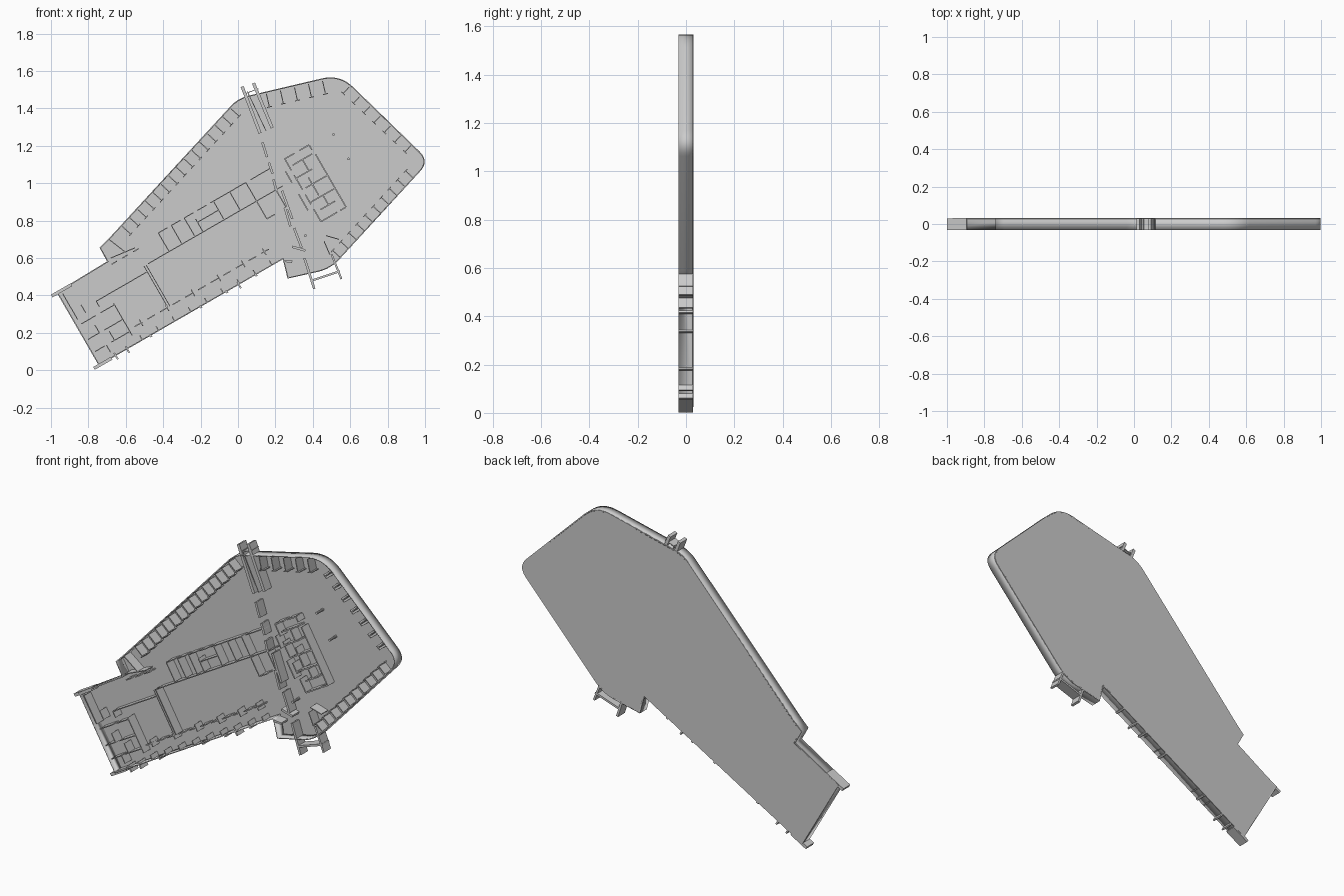
import bpy, bmesh, math
from mathutils import Vector

Y0, Y1 = -0.031, 0.031           # front rim of walls, back of slab
C, S = math.cos(math.radians(30)), 0.5


def V(x, z):
    return Vector((x, z))


def wing(u, v):
    """Wing frame, turned 30 degrees, origin at its lower left corner."""
    return V(-0.77 + u * C - v * S, 0.01 + u * S + v * C)


def core(u, v):
    """Core frame, v runs down the core."""
    return V(0.25 + u * C + v * S, 1.13 + u * S - v * C)


def finish(name, bm):
    bmesh.ops.recalc_face_normals(bm, faces=bm.faces)
    me = bpy.data.meshes.new(name)
    bm.to_mesh(me)
    bm.free()
    ob = bpy.data.objects.new(name, me)
    bpy.context.collection.objects.link(ob)
    return ob


def prism(bm, pts, y0=Y0, y1=Y1):
    f = bm.faces.new([bm.verts.new((p.x, y1, p.y)) for p in pts])
    r = bmesh.ops.extrude_face_region(bm, geom=[f])
    vs = [e for e in r['geom'] if isinstance(e, bmesh.types.BMVert)]
    bmesh.ops.translate(bm, verts=vs, vec=(0, y0 - y1, 0))


def walls(name, segs, t=0.005, frame=V):
    """Straight full-height walls from (x0, z0, x1, z1) segments."""
    bm = bmesh.new()
    for a, b, c, d in segs:
        p, q = frame(a, b), frame(c, d)
        dr = (q - p).normalized()
        n = Vector((-dr.y, dr.x)) * t / 2
        prism(bm, [p - n, q - n, q + n, p + n], Y0, Y1 - 0.001)
    return finish(name, bm)


def dashes(a, b, v, n, fill=0.6):
    s = (b - a) / n
    return [(a + i * s, v, a + (i + fill) * s, v) for i in range(n)]


def fins(name, a, b, n, depth, tee=0.026):
    """Row of T-shaped facade fins; inside lies left of a->b."""
    a, b = V(*a), V(*b)
    d = (b - a).normalized()
    nr = Vector((-d.y, d.x))
    segs = []
    for i in range(n):
        p = a.lerp(b, i / (n - 1))
        e = p + nr * depth
        segs.append((*(p + nr * 0.008), *e))
        segs.append((*(e - d * tee / 2), *(e + d * tee / 2)))
    walls(name, segs, 0.005)


# Outline: rounded corners blended between straight sides
corners = [(wing(0.03, 0), 0), (wing(1.166, 0), 0), (V(0.265, 0.49), 0),
           (V(0.494, 0.541), 0.07), (V(1.024, 1.118), 0.075),
           (V(0.545, 1.583), 0.10), (V(0.0, 1.455), 0.06),
           (V(-0.695, 0.70), 0), (V(-0.74, 0.655), 0),
           (V(-0.70, 0.582), 0), (wing(0.03, 0.453), 0)]
outline = []
for i, (c, t) in enumerate(corners):
    if not t:
        outline.append(c)
        continue
    p = c + (corners[i - 1][0] - c).normalized() * t
    q = c + (corners[(i + 1) % len(corners)][0] - c).normalized() * t
    for k in range(9):
        f = k / 8
        outline.append(p * (1 - f) ** 2 + c * 2 * f * (1 - f) + q * f * f)

# Floor slab
bm = bmesh.new()
prism(bm, outline, Y1 - 0.004, Y1)
finish("floor_slab", bm)

# Outer wall following the outline
bm = bmesh.new()
n = len(outline)
fr = [bm.verts.new((p.x, Y0, p.y)) for p in outline]
bk = [bm.verts.new((p.x, Y1, p.y)) for p in outline]
for i in range(n):
    j = (i + 1) % n
    bm.faces.new((bk[i], bk[j], fr[j], fr[i]))
me = bpy.data.meshes.new("outer_wall")
bm.to_mesh(me)
bm.free()
ow = bpy.data.objects.new("outer_wall", me)
bpy.context.collection.objects.link(ow)
m = ow.modifiers.new("thickness", 'SOLIDIFY')
m.thickness, m.offset, m.use_even_offset = 0.006, -1, True
bpy.context.view_layer.objects.active = ow
ow.select_set(True)
bpy.ops.object.shade_smooth_by_angle(angle=math.radians(30))

# End stubs of the wing and outside pilasters
walls("wing_end_stubs", [(0, 0, 0.11, 0), (-0.002, 0.448, 0.12, 0.448)], 0.017, wing)
walls("outside_pilasters", [(u, -0.022, u, 0.018) for u in (0.135, 0.205, 0.895)], 0.009, wing)
walls("small_pilasters", [(u, -0.008, u, 0.008) for u in (0.35, 0.66, 0.82, 1.0)], 0.012, wing)

# Wing rooms
walls("wing_end_rooms", [
    (0.055, 0.27, 0.055, 0.43), (0.265, 0.05, 0.265, 0.25),
    (0.06, 0.24, 0.15, 0.24), (0.18, 0.24, 0.265, 0.24),
    (0.05, 0.15, 0.12, 0.15), (0.15, 0.15, 0.265, 0.15),
    (0.05, 0.075, 0.11, 0.075), (0.15, 0.075, 0.265, 0.075),
    (0.12, 0.15, 0.12, 0.20), (0.17, 0.075, 0.17, 0.13),
    (0.12, 0.03, 0.12, 0.075), (0.11, 0.28, 0.11, 0.33),
    (0.19, 0.305, 0.50, 0.305), (0.19, 0.27, 0.19, 0.305)], 0.005, wing)
walls("cross_partition", [(0.505, 0.085, 0.505, 0.34), (0.518, 0.085, 0.518, 0.34)], 0.004, wing)
walls("upper_rooms", [(u, 0.345, u, 0.455) for u in (0.66, 0.74, 0.82, 1.0, 1.10, 1.2)]
      + [(0.53, 0.34, 1.36, 0.34), (0.87, 0.345, 0.87, 0.42), (0.87, 0.40, 1.0, 0.40)]
      + dashes(0.66, 0.98, 0.455, 4, 0.7) + [(0.98, 0.455, 1.2, 0.455), (1.23, 0.455, 1.36, 0.455)],
      0.005, wing)
walls("corridor_partitions", dashes(0.30, 1.16, 0.085, 11)
      + [(u, 0.065, u, 0.105) for u in (0.34, 0.5, 0.66, 0.82, 0.97, 1.1)]
      + [(1.2, 0.23, 1.2, 0.34), (1.32, 0.22, 1.32, 0.34), (1.2, 0.23, 1.25, 0.23)]
      + dashes(0.36, 0.56, 0.435, 3, 0.5), 0.006, wing)
walls("lower_window_piers", [(u, 0.0, u, 0.03) for u in
      [0.3 + 0.1 * i for i in range(9)]], 0.006, wing)

# Diagonal entrance passage
walls("entrance_walls", [(0.022, 1.517, 0.118, 1.267), (0.083, 1.535, 0.183, 1.295)], 0.017)
walls("entrance_inner_lines", [(0.05, 1.49, 0.15, 1.25 + 0.03), (0.04, 1.48, 0.11, 1.505)], 0.004)
walls("passage_walls", [(0.13, 1.22, 0.155, 1.14), (0.165, 1.11, 0.185, 1.05),
                        (0.19, 1.02, 0.205, 0.96), (0.235, 0.96, 0.29, 0.81),
                        (0.30, 0.76, 0.34, 0.655), (0.355, 0.60, 0.408, 0.435),
                        (0.25, 0.87, 0.28, 0.77), (0.29, 0.66, 0.36, 0.64)], 0.013)
walls("lower_porch", [(0.50, 0.62, 0.553, 0.488), (0.395, 0.48, 0.545, 0.53),
                      (0.24, 0.585, 0.29, 0.58)], 0.011)

# Service core
walls("core_rooms", [
    (0, 0, 0.06, 0), (0.09, 0, 0.15, 0), (0.15, 0, 0.15, 0.03), (0.155, 0.06, 0.155, 0.20),
    (0, 0, 0, 0.07), (0, 0.10, 0, 0.19), (0, 0.22, 0, 0.28), (0, 0.31, 0, 0.387),
    (0.02, 0.05, 0.14, 0.05), (0.08, 0.05, 0.08, 0.12), (0, 0.12, 0.10, 0.12),
    (0.02, 0.19, 0.155, 0.19), (0.06, 0.15, 0.06, 0.26), (0.155, 0.20, 0.155, 0.387),
    (0, 0.27, 0.155, 0.27), (0.08, 0.27, 0.08, 0.33), (0.03, 0.33, 0.12, 0.33),
    (0, 0.387, 0.10, 0.387), (0.12, 0.387, 0.155, 0.387),
    (-0.03, 0.06, -0.03, 0.13), (-0.03, 0.20, -0.03, 0.30)], 0.007, core)

# Facade fins on the four long sides
fins("left_fins", (-0.045, 1.405), (-0.625, 0.775), 15, 0.07)
fins("top_fins", (0.45, 1.555), (0.15, 1.486), 5, 0.08)
fins("right_fins", (0.93, 1.207), (0.60, 1.52), 7, 0.055)
fins("lower_fins", (0.55, 0.60), (0.94, 1.025), 10, 0.06)
walls("corner_rooms", [(-0.69, 0.70, -0.60, 0.63), (-0.68, 0.60, -0.55, 0.655),
                       (0.47, 0.72, 0.54, 0.70), (0.46, 0.69, 0.49, 0.62)], 0.005)

# Round columns
for i, (x, z) in enumerate([(0.51, 1.26), (0.59, 1.13), (0.36, 0.72)]):
    bm = bmesh.new()
    prism(bm, [V(x + 0.007 * math.cos(k * math.pi / 5), z + 0.007 * math.sin(k * math.pi / 5))
               for k in range(10)], Y0, Y1 - 0.001)
    finish("column_%d" % (i + 1), bm)
